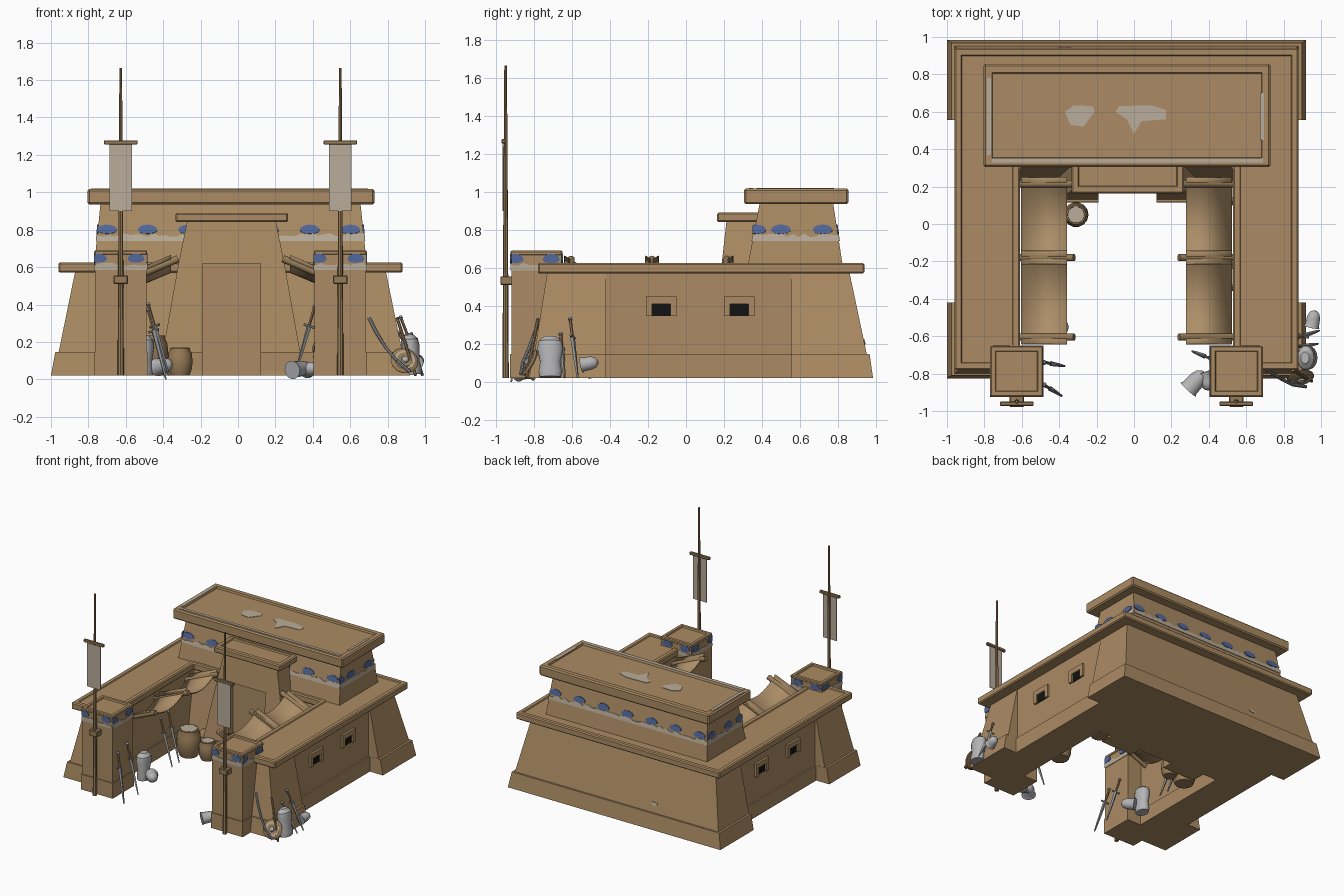
import bpy, bmesh, math, random
from mathutils import Vector, Matrix

if "Cube" in bpy.data.objects:
    bpy.data.objects.remove(bpy.data.objects["Cube"])
random.seed(4)
CX = -0.04  # mirror plane of the building

def material(name, r, g, b):
    m = bpy.data.materials.new(name)
    m.diffuse_color = (r, g, b, 1)
    m.use_nodes = True
    m.node_tree.nodes["Principled BSDF"].inputs["Base Color"].default_value = m.diffuse_color
    return m
MUD = material("mud_brick", .41, .26, .125)
WOOD = material("wood", .31, .20, .095)
CLOTH = material("awning_cloth", .42, .275, .14)
PALE = material("pale_plaster", .49, .42, .33)
BLUE = material("blue_paint", .085, .14, .33)
STEEL = material("steel", .30, .31, .32)
LIGHT = material("light_steel", .46, .46, .47)
BLACK = material("window_black", .006, .006, .006)

def finish(name, bm, mat, smooth=False):
    bmesh.ops.recalc_face_normals(bm, faces=bm.faces)
    me = bpy.data.meshes.new(name)
    bm.to_mesh(me)
    bm.free()
    me.materials.append(mat)
    ob = bpy.data.objects.new(name, me)
    bpy.context.collection.objects.link(ob)
    if smooth:
        bpy.ops.object.select_all(action='DESELECT')
        ob.select_set(True)
        bpy.context.view_layer.objects.active = ob
        bpy.ops.object.shade_smooth_by_angle(angle=math.radians(40))
    return ob

def prism(name, mat, low, high, z0, z1, rim=0, sink=.012, bevel=0):
    """Loft between two matching outlines; rim leaves a raised edge on top."""
    bm = bmesh.new()
    a = [bm.verts.new((x, y, z0)) for x, y in low]
    b = [bm.verts.new((x, y, z1)) for x, y in high]
    n = len(a)
    bm.faces.new(a[::-1])
    top = bm.faces.new(b)
    for i in range(n):
        bm.faces.new((a[i], a[(i+1) % n], b[(i+1) % n], b[i]))
    bmesh.ops.recalc_face_normals(bm, faces=bm.faces)
    if bevel:
        bmesh.ops.bevel(bm, geom=list(bm.edges), offset=bevel, segments=1, affect='EDGES')
        top = max(bm.faces, key=lambda f: (f.normal.z > .99) * f.calc_area())
    if rim:
        bmesh.ops.inset_region(bm, faces=[top], thickness=rim)
        bmesh.ops.inset_region(bm, faces=[top], thickness=.006, depth=-sink)
    return finish(name, bm, mat)

def rect(x0, x1, y0, y1):
    x0, x1 = sorted((x0, x1))
    return [(x0, y0), (x1, y0), (x1, y1), (x0, y1)]

def box(name, mat, x0, x1, y0, y1, z0, z1, **k):
    r = rect(x0, x1, y0, y1)
    return prism(name, mat, r, r, z0, z1, **k)

def rod(name, mat, pts, r0, r1=None, sides=8):
    bm = bmesh.new()
    r1 = r0 if r1 is None else r1
    n = len(pts) - 1
    for i in range(n):
        p, q = Vector(pts[i]), Vector(pts[i+1])
        m = Matrix.Translation((p+q)/2) @ (q-p).to_track_quat('Z', 'Y').to_matrix().to_4x4()
        bmesh.ops.create_cone(bm, cap_ends=True, segments=sides, radius1=r0+(r1-r0)*i/n,
                              radius2=r0+(r1-r0)*(i+1)/n, depth=(q-p).length, matrix=m)
    return finish(name, bm, mat, True)

def lathe(name, mat, prof, loc, rot=(0, 0, 0), scale=(1, 1, 1), sides=14):
    bm = bmesh.new()
    rings = [[bm.verts.new((r*math.cos(2*math.pi*i/sides), r*math.sin(2*math.pi*i/sides), z))
              for i in range(sides)] for r, z in prof]
    for p, q in zip(rings, rings[1:]):
        for i in range(sides):
            bm.faces.new((p[i], p[(i+1) % sides], q[(i+1) % sides], q[i]))
    bm.faces.new(rings[0][::-1])
    bm.faces.new(rings[-1])
    ob = finish(name, bm, mat, True)
    ob.location, ob.rotation_euler, ob.scale = loc, rot, scale
    return ob

def decal(name, mat, pts, origin, right, up, t=.005):
    """Thin painted plate lying on a wall plane."""
    o, r, u = Vector(origin), Vector(right).normalized(), Vector(up).normalized()
    n = r.cross(u)
    bm = bmesh.new()
    lo = [bm.verts.new(o + r*a + u*b - n*.003) for a, b in pts]
    f = bm.faces.new(lo)
    g = bmesh.ops.extrude_face_region(bm, geom=[f])
    bmesh.ops.translate(bm, vec=n*(t+.003), verts=[v for v in g['geom'] if isinstance(v, bmesh.types.BMVert)])
    return finish(name, bm, mat)

def painted_band(name, origin, right, up, length, centres, hw, low=.025):
    """Worn plaster strip with blue rounded patches above it."""
    n = int(length/.03)
    pts = [(0, 0), (length, 0)] + [(length*(1-i/n), low+random.uniform(-.004, .016)) for i in range(n+1)]
    decal(name+"_strip", PALE, pts, origin, right, up)
    for c in centres:
        arc = [(min(length, max(0, c+hw*math.cos(a))), .058+(.03 if math.sin(a) > 0 else .02)*math.sin(a))
               for a in [i*math.pi/6+.1 for i in range(12)]]
        decal(name+"_patch", BLUE, arc, origin, right, up, .006)

def U(s, u):
    return CX + s*u

# rear block with sloped walls and plinth
prism("rear_plinth", MUD, rect(U(-1, .96), U(1, .96), .555, .985), rect(U(-1, .937), U(1, .937), .555, .967), .02, .145)
prism("rear_wall", MUD, rect(U(-1, .92), U(1, .92), .556, .953), rect(U(-1, .83), U(1, .83), .556, .86), .14, .58)
prism("rear_inner_wall", MUD, rect(U(-1, .8), U(1, .8), .23, .6), rect(U(-1, .8), U(1, .8), .32, .6), .02, .58)
for s in (-1, 1):
    # side wings, front corner buttresses
    box("wing_wall", MUD, U(s, .58), U(s, .83), -.5, .6, .02, .58)
    box("wing_plinth", MUD, U(s, .57), U(s, .842), -.5, .6, .02, .143)
    prism("front_corner_plinth", MUD, rect(U(s, .57), U(s, .96), -.825, -.42), rect(U(s, .57), U(s, .937), -.81, -.42), .02, .145)
    prism("front_corner_wall", MUD, rect(U(s, .58), U(s, .92), -.80, -.421), rect(U(s, .58), U(s, .83), -.73, -.421), .14, .58)
    # windows
    for y in (-.13, .28):
        a, b = U(s, .81), U(s, .848)
        box("window_lintel", MUD, a, b, y-.08, y+.08, .41, .45)
        for t in (-1, 1):
            y0, y1 = sorted((y+t*.048, y+t*.08))
            box("window_jamb", MUD, a, b, y0, y1, .345, .41)
        box("window_opening", BLACK, a, U(s, .834), y-.048, y+.048, .345, .41)
    # front pillars
    x0, x1 = sorted((U(s, .45), U(s, .725)))
    box("pillar_plinth", MUD, x0-.006, x1+.006, -.926, -.65, .02, .145)
    box("pillar", MUD, x0, x1, -.92, -.655, .02, .67)
    box("pillar_cap", MUD, x0-.004, x1+.004, -.924, -.651, .665, .69, rim=.03, bevel=.006)
    L, D = x1-x0, .265
    painted_band("pillar_front", (x0, -.92, .585), (1, 0, 0), (0, 0, 1), L, (.02, .22), .045)
    painted_band("pillar_right", (x1, -.92, .585), (0, 1, 0), (0, 0, 1), D, (.02, .21), .045)
    painted_band("pillar_left", (x0, -.655, .585), (0, -1, 0), (0, 0, 1), D, (.05, .25), .045)
    painted_band("pillar_back", (x1, -.655, .585), (-1, 0, 0), (0, 0, 1), L, (.06, .22), .045)
    # flag poles with banners
    px = U(s, .587)
    rod("flag_pole", WOOD, [(px, -.95, .02), (px, -.95, .9), (px, -.95, 1.665)], .017, .007)
    box("pole_bracket", WOOD, px-.038, px+.038, -.978, -.915, .51, .555, bevel=.004)
    box("banner_crossbar", WOOD, px-.09, px+.09, -.972, -.95, 1.255, 1.278, bevel=.004)
    box("banner", PALE, px-.06, px+.06, -.966, -.96, .90, 1.26)
    # awning beams and sagging cloth
    poles = (.215, -.18, -.605)
    for y in poles:
        rod("awning_beam", WOOD, [(U(s, .61), y, .505), (U(s, .28), y, .645)], .02, sides=10)
    for ya, yb in zip(poles, poles[1:]):
        bm = bmesh.new()
        rows = []
        for i in range(13):
            t = -.08 + 1.16*i/12
            sag = .065*(1-(2*t-1)**2)
            rows.append([bm.verts.new((U(s, u), ya+(yb-ya)*t, .653-(u-.28)*.42-sag+.006)) for u in (.565, .32)])
        for p, q in zip(rows, rows[1:]):
            bm.faces.new((p[0], p[1], q[1], q[0]))
        ob = finish("awning_cloth", bm, CLOTH, True)
        ob.modifiers.new("thickness", 'SOLIDIFY').thickness = .008

# U-shaped roof slab
u = [(U(-1, .92), -.78), (U(-1, .57), -.78), (U(-1, .57), .3), (U(1, .57), .3),
     (U(1, .57), -.78), (U(1, .92), -.78), (U(1, .92), .94), (U(-1, .92), .94)]
prism("roof_slab", MUD, u, u, .57, .625, rim=.04, sink=.008, bevel=.008)

# upper tower
ZB, ZT = .6, .94
prism("tower_wall", MUD, rect(U(-1, .73), U(1, .73), .323, .827), rect(U(-1, .695), U(1, .695), .388, .775), ZB, ZT)
box("tower_roof", MUD, -.805, .73, .305, .855, .935, 1.018, rim=.05, sink=.015, bevel=.01)
k = (.74-ZB)/(ZT-ZB)
h, yf, yb = .73-.035*k, .323+.065*k, .827-.052*k
row = [.055+.217*i for i in range(7)]
painted_band("tower_front", (U(-1, h), yf, .74), (1, 0, 0), (0, .065, .34), 2*h, row, .053)
painted_band("tower_back", (U(1, h), yb, .74), (-1, 0, 0), (0, -.052, .34), 2*h, row, .053)
painted_band("tower_right", (U(1, h), yf, .74), (0, 1, 0), (-.035, 0, .34), yb-yf, (.02, .15, .37), .053)
painted_band("tower_left", (U(-1, h), yb, .74), (0, -1, 0), (.035, 0, .34), yb-yf, (.06, .28, .43), .053)

# worn plaster on the tower roof and back wall
def flat(name, pts, z):
    decal(name, PALE, pts, (0, 0, z), (1, 0, 0), (0, 1, 0), .003)
flat("roof_patch", [(-.37, .6), (-.34, .53), (-.27, .52), (-.21, .6), (-.22, .63), (-.32, .635)], 1.003)
flat("roof_patch", [(-.1, .6), (-.04, .56), (0, .48), (.04, .55), (.17, .56), (.17, .61), (.09, .635), (-.08, .63)], 1.003)
flat("roof_edge_wear", rect(-.785, -.76, .37, .78), 1.018)
flat("roof_edge_wear", rect(-.76, .69, .328, .352), 1.018)
flat("roof_edge_wear", rect(.675, .695, .45, .7), 1.018)
decal("back_wall_patch", PALE, [(-.03, 0), (0, -.014), (.03, -.004), (.025, .012), (-.02, .014)],
      (-.37, .938, .21), (-1, 0, 0), (0, -.093, .44))

# entrance portal: jambs, lintel and recessed door
PX = -.035
for a, b, lo, hi in ((-1, -.19, .375, .28), (1, .12, .375, .28)):
    prism("portal_jamb", MUD, rect(PX+a*.39, b, .115, .34), rect(PX+a*.283, b, .188, .34), .02, .62)
    box("portal_plinth", MUD, PX+a*.45, b, .118, .3, .02, .145)
prism("portal_lintel", MUD, rect(PX-.283, PX+.283, .188, .4), rect(PX-.237, PX+.237, .213, .4), .62, .845)
box("door_panel", MUD, -.2, .13, .205, .33, .02, .63)
box("portal_roof", MUD, -.335, .268, .163, .4, .84, .89, rim=.04, bevel=.008)

# storage pots
def pot(x, y, r, height):
    prof = [(.75, 0), (.95, .25), (1, .5), (.95, .78), (.78, .95), (.8, 1), (.68, 1), (.66, .96)]
    lathe("pot", WOOD, [(a*r, b*height) for a, b in prof], (x, y, .02))
    lathe("pot_lid", PALE, [(.66*r, 0), (.66*r, .008)], (x, y, .02+height*.965))
pot(-.31, .05, .067, .148)
pot(-.465, .03, .093, .215)
pot(.49, -.28, .088, .2)
pot(.48, .17, .085, .2)

# weapons: swords leaning on walls
def sword(tip, grip):
    p, q = Vector(tip), Vector(grip)
    d = (q-p).normalized()
    side = d.cross(Vector((.3, 1, .2))).normalized()
    c = p.lerp(q, .7)
    rod("sword_blade", STEEL, [p, p.lerp(q, .25), c], .005, .013, 4)
    rod("sword_guard", STEEL, [c-side*.03, c+side*.03], .007, sides=6)
    rod("sword_grip", WOOD, [c, q], .008, sides=6)
    lathe("sword_pommel", STEEL, [(.006, -.01), (.013, 0), (.006, .01)], q)
sword((-.385, -.92, .0), (-.48, -.86, .37))
sword((-.37, -.76, .02), (-.48, -.74, .40))
sword((.31, -.68, .04), (.41, -.72, .39))
sword((-.44, -.22, .02), (-.56, -.2, .38))
sword((-.44, -.13, .02), (-.56, -.1, .40))
sword((.99, -.57, .02), (.87, -.61, .33))
sword((.985, -.64, .02), (.86, -.66, .25))
# bow
rod("bow", STEEL, [(.70, -.77, .33), (.74, -.80, .25), (.79, -.83, .17), (.85, -.86, .10), (.92, -.87, .04)], .009)
rod("spear", WOOD, [(.95, -.84, .02), (.85, -.78, .33)], .009)
# armour pieces
CUIRASS = [(.055, 0), (.06, .03), (.052, .08), (.066, .15), (.06, .19), (.035, .21), (.03, .215)]
HELM = [(.05, 0), (.044, .01), (.042, .06), (.032, .09), (.012, .105)]
lathe("cuirass", LIGHT, CUIRASS, (.94, -.715, .025), (0, -.12, 0), (.75, 1.05, 1))
lathe("cuirass", LIGHT, CUIRASS, (-.5, -.5, .02), (0, 0, 0), (.8, 1.05, 1))
lathe("helmet", LIGHT, HELM, (-.43, -.5, .065), (1.4, 0, .7))
lathe("helmet", LIGHT, HELM, (.95, -.55, .09), (-1.4, 0, -.2), (.85, .85, .85))
lathe("helmet", LIGHT, HELM, (.29, -.885, .05), (1.45, 0, 2.4), (1.1, 1.0, 1.2))
lathe("helmet", LIGHT, HELM, (.37, -.80, .05), (1.45, 0, .4), (.9, .9, .9))
# round shield with pale ring and boss
for nm, mt, pr in (("shield", WOOD, [(.073, -.008), (.076, 0), (.066, .008)]),
                   ("shield_ring", PALE, [(.055, .007), (.055, .011)]),
                   ("shield_face", WOOD, [(.042, .010), (.042, .014)]),
                   ("shield_boss", LIGHT, [(.022, .012), (.016, .022), (.004, .026)])):
    lathe(nm, mt, pr, (.89, -.825, .1), (math.radians(62), 0, .25), sides=18)
